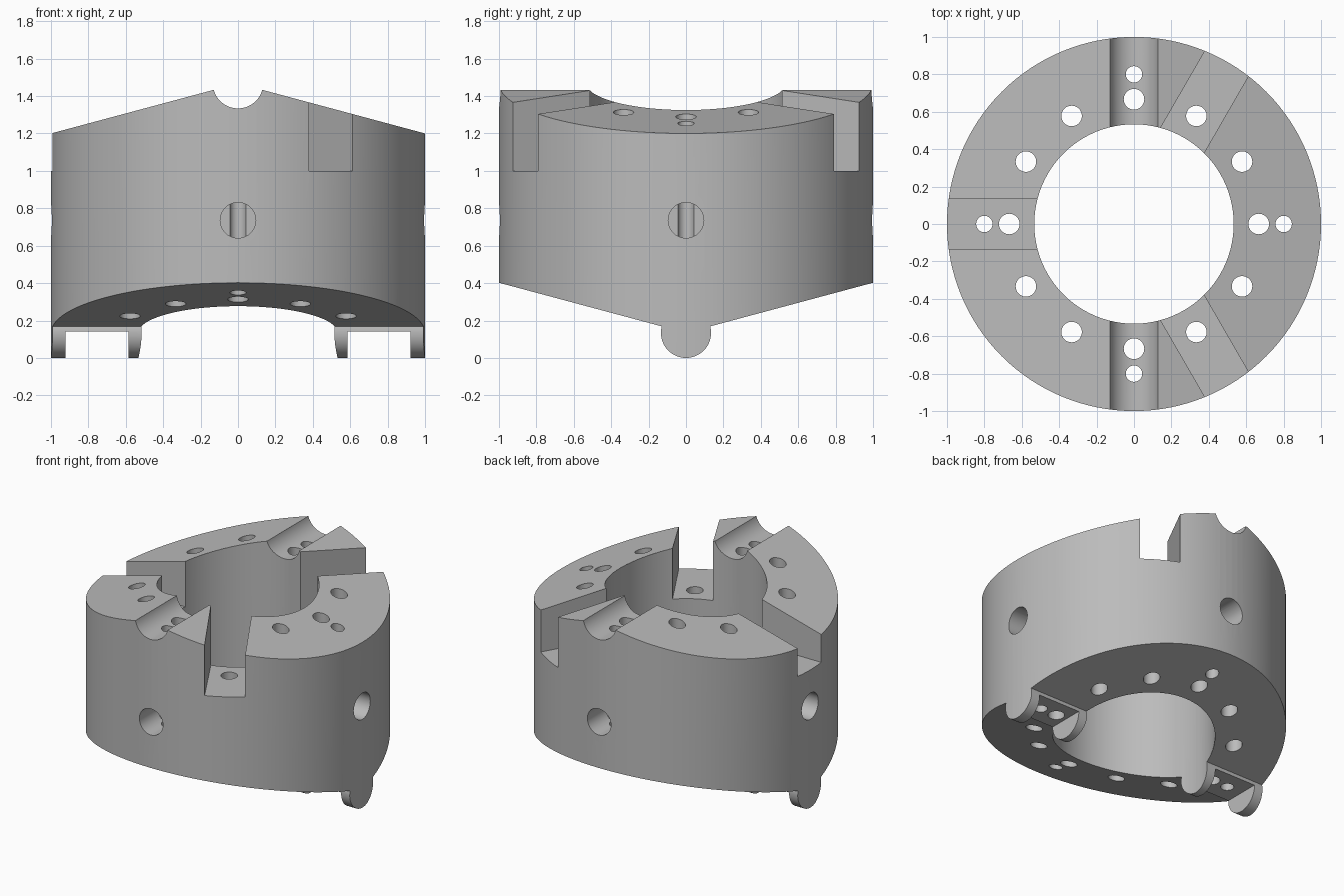
import bpy, bmesh, math
from mathutils import Matrix, Vector

if "Cube" in bpy.data.objects:
    bpy.data.objects.remove(bpy.data.objects["Cube"])

T = math.tan(math.radians(15))   # slope of roof and underside
R, BORE, BEAD = 1.0, 0.533, 0.134
TOP_C, LOW_C = 1.468, 0.134      # centre heights of the groove and the bead


def to_object(bm, name):
    bmesh.ops.recalc_face_normals(bm, faces=bm.faces)
    mesh = bpy.data.meshes.new(name)
    bm.to_mesh(mesh)
    bm.free()
    ob = bpy.data.objects.new(name, mesh)
    bpy.context.collection.objects.link(ob)
    return ob


def cylinder(name, radius, start, end, segments):
    start, end = Vector(start), Vector(end)
    axis = end - start
    rot = axis.to_track_quat('Z', 'Y').to_matrix().to_4x4()
    bm = bmesh.new()
    bmesh.ops.create_cone(bm, cap_ends=True, segments=segments, radius1=radius,
                          radius2=radius, depth=axis.length,
                          matrix=Matrix.Translation((start + end) / 2) @ rot)
    return to_object(bm, name)


def box(name, lo, hi, angle=0):
    lo, hi = Vector(lo), Vector(hi)
    bm = bmesh.new()
    bmesh.ops.create_cube(bm, size=1, matrix=Matrix.Rotation(angle, 4, 'Z')
                          @ Matrix.Translation((lo + hi) / 2)
                          @ Matrix.Diagonal((*(hi - lo), 1)))
    return to_object(bm, name)


def prism(name, points, place):
    # extrude a closed profile; place(u, z, depth) gives the 3D position
    bm = bmesh.new()
    face = bm.faces.new([bm.verts.new(place(u, z, -1.3)) for u, z in points])
    ext = bmesh.ops.extrude_face_region(bm, geom=[face])
    shift = Vector(place(0, 0, 2.6))
    verts = [g for g in ext['geom'] if isinstance(g, bmesh.types.BMVert)]
    bmesh.ops.translate(bm, verts=verts, vec=shift)
    return to_object(bm, name)


def combine(body, tool, operation='DIFFERENCE'):
    mod = body.modifiers.new("cut", 'BOOLEAN')
    mod.operation, mod.solver, mod.object = operation, 'EXACT', tool
    bpy.context.view_layer.objects.active = body
    bpy.ops.object.modifier_apply(modifier=mod.name)
    bpy.data.objects.remove(tool)


def arc(cz, a0, a1, n=36):
    angles = [math.radians(a0 + (a1 - a0) * i / n) for i in range(n + 1)]
    return [(BEAD * math.cos(a), cz + BEAD * math.sin(a)) for a in angles]


# Round body
body = cylinder("slotted_collar", R, (0, 0, -0.3), (0, 0, 1.8), 128)

# Gabled top with a half-round groove along y
roof = [(-1.2, -0.6), (-1.2, TOP_C - 1.2 * T)] + arc(TOP_C, -165, -15) \
    + [(1.2, TOP_C - 1.2 * T), (1.2, -0.6)]
combine(body, prism("roof", roof, lambda u, z, d: (u, d, z)), 'INTERSECT')

# V-shaped underside with a round bead along x
keel = [(1.2, 2.2), (1.2, LOW_C + 1.2 * T)] + arc(LOW_C, 15, -195) \
    + [(-1.2, LOW_C + 1.2 * T), (-1.2, 2.2)]
combine(body, prism("keel", keel, lambda u, z, d: (d, u, z)), 'INTERSECT')

# Central bore
combine(body, cylinder("bore", BORE, (0, 0, -0.5), (0, 0, 2), 96))

# Three radial slots in the top
for deg in (60, 180, 300):
    combine(body, box("slot", (0.2, -0.134, 1.0), (1.3, 0.134, 1.9), math.radians(deg)))

# Notches through the bead
for s in (0, math.pi):
    combine(body, box("notch", (0.586, -0.3, -0.2), (0.922, 0.3, 0.14), s))

# Ring of vertical holes
for i in range(12):
    a = math.radians(30 * i)
    x, y = 0.667 * math.cos(a), 0.667 * math.sin(a)
    combine(body, cylinder("bolt_hole", 0.055, (x, y, -0.4), (x, y, 1.9), 32))

# Pin holes and blind radial holes in four directions
for i in range(4):
    c, s = ((1, 0), (0, 1), (-1, 0), (0, -1))[i]
    combine(body, cylinder("pin_hole", 0.044, (0.8 * c, 0.8 * s, -0.4),
                           (0.8 * c, 0.8 * s, 1.9), 32))
    combine(body, cylinder("side_hole", 0.095, (0.79 * c, 0.79 * s, 0.736),
                           (1.2 * c, 1.2 * s, 0.736), 40))

# Plain grey finish, smooth round walls with crisp edges
grey = bpy.data.materials.new("plain grey")
grey.diffuse_color = (0.5, 0.5, 0.5, 1)
grey.use_nodes = True
grey.node_tree.nodes["Principled BSDF"].inputs["Base Color"].default_value = grey.diffuse_color
body.data.materials.clear()
body.data.materials.append(grey)
for p in body.data.polygons:
    p.material_index = 0
bpy.ops.object.select_all(action='DESELECT')
body.select_set(True)
bpy.context.view_layer.objects.active = body
bpy.ops.object.shade_smooth_by_angle(angle=math.radians(25))
